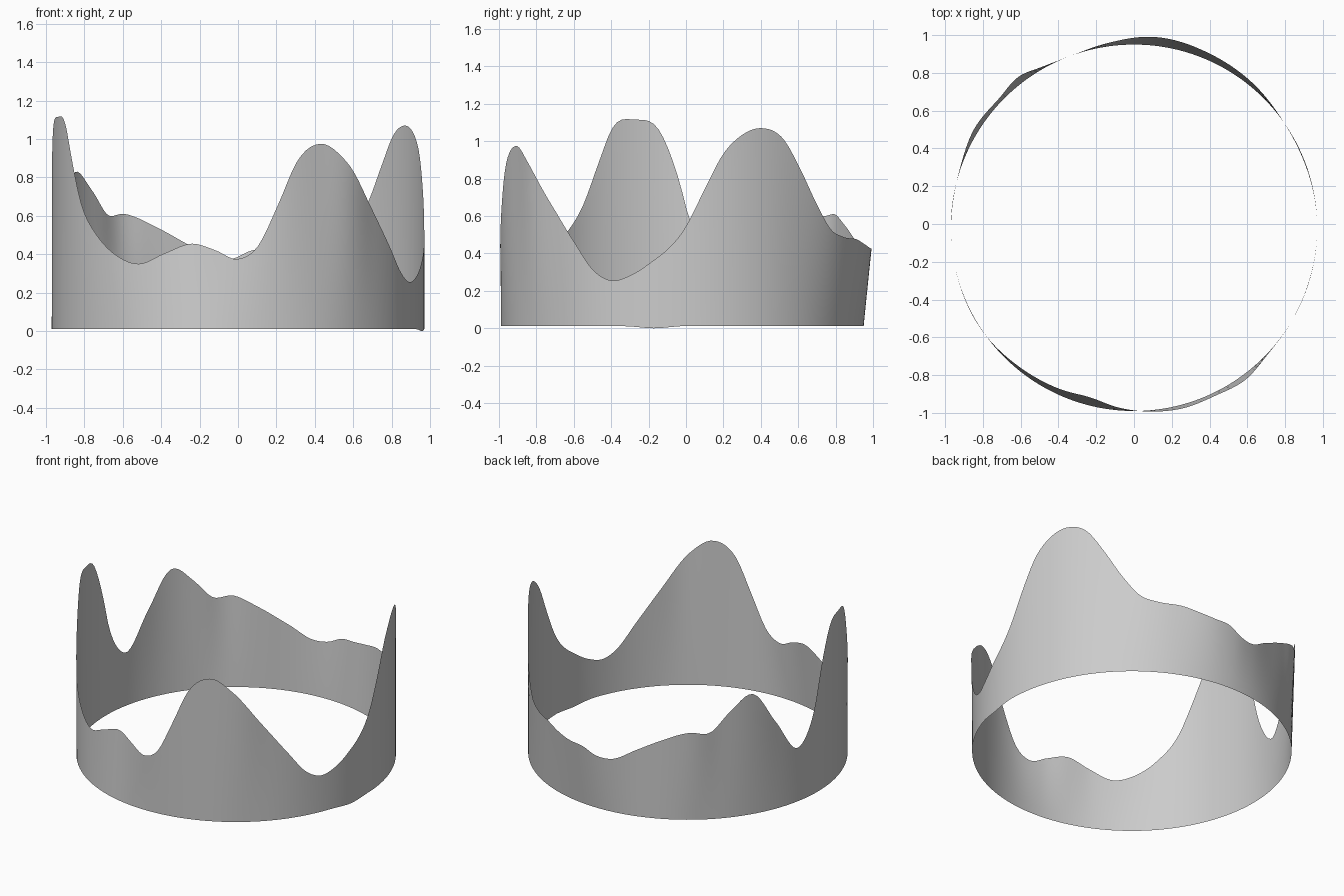
import bpy, bmesh, math

if "Cube" in bpy.data.objects:
    bpy.data.objects.remove(bpy.data.objects["Cube"])

R, CY, Z0 = 0.97, -0.02, 0.012   # base radius, base centre y, base height
SEG, ROWS = 240, 6

# rim height by angle (degrees from +x, counter-clockwise)
HEIGHT = [(1, .54), (7, .74), (13, .93), (19, 1.03), (26, 1.07), (34, 1.01),
          (40, .86), (47, .66), (53, .53), (59, .49), (68, .475), (74, .45),
          (80, .43), (86, .42), (91, .38), (97, .375), (106, .455), (117, .55),
          (126, .61), (133, .605), (140, .73), (148, .83), (158, .60),
          (169, .37), (174, .45), (178, .60), (181, .79), (187, 1.05),
          (195, 1.115), (203, 1.06), (207, .90), (213, .66), (221, .49),
          (229, .39), (237, .35), (246, .405), (255, .455), (263, .42),
          (270, .375), (276, .44), (282, .65), (288, .88), (296, .975),
          (304, .89), (314, .67), (324, .45), (331, .305), (337, .255),
          (343, .28), (349, .34)]

# how far the rim leans outward by angle
LEAN = [(0, 0), (38, .003), (50, .02), (65, .034), (85, .045), (98, .018),
        (112, 0), (120, .012), (127, .036), (136, .02), (148, .025),
        (160, .005), (190, 0), (216, 0), (230, -.015), (245, -.03),
        (256, -.042), (265, -.015), (274, .005), (285, .02), (296, .018),
        (306, .028), (316, .006), (330, 0)]


def cyclic(keys, a):
    """Smooth periodic interpolation through the (angle, value) keys."""
    n = len(keys)

    def key(i):
        return keys[i % n][0] + 360 * (i // n), keys[i % n][1]

    def slope(i):
        (a0, v0), (a1, v1), (a2, v2) = key(i - 1), key(i), key(i + 1)
        d0, d1 = (v1 - v0) / (a1 - a0), (v2 - v1) / (a2 - a1)
        return (d0 * (a2 - a1) + d1 * (a1 - a0)) / (a2 - a0)

    if a < keys[0][0]:
        a += 360
    i = max(k for k in range(n) if keys[k][0] <= a)
    (a0, v0), (a1, v1) = key(i), key(i + 1)
    h = a1 - a0
    t = (a - a0) / h
    return ((2*t**3 - 3*t*t + 1) * v0 + (t**3 - 2*t*t + t) * h * slope(i)
            + (3*t*t - 2*t**3) * v1 + (t**3 - t*t) * h * slope(i + 1))


# thin wavy wall, one column of vertices per angle
bm = bmesh.new()
cols = []
for s in range(SEG):
    deg = 360 * s / SEG
    a = math.radians(deg)
    top, lean = cyclic(HEIGHT, deg), cyclic(LEAN, deg)
    base = Z0 * (1 - math.exp(-((deg - 351) / 6) ** 2))  # small dip in lower edge
    col = []
    for k in range(ROWS + 1):
        t = k / ROWS
        r = R + lean * t
        col.append(bm.verts.new((r * math.cos(a), CY + r * math.sin(a),
                                 base + (top - base) * t)))
    cols.append(col)
for s in range(SEG):
    c, d = cols[s], cols[(s + 1) % SEG]
    for k in range(ROWS):
        bm.faces.new((c[k], d[k], d[k + 1], c[k + 1]))

mesh = bpy.data.meshes.new("wavy_ring_wall")
bm.to_mesh(mesh)
bm.free()
wall = bpy.data.objects.new("wavy_ring_wall", mesh)
bpy.context.collection.objects.link(wall)
for p in mesh.polygons:
    p.use_smooth = True
